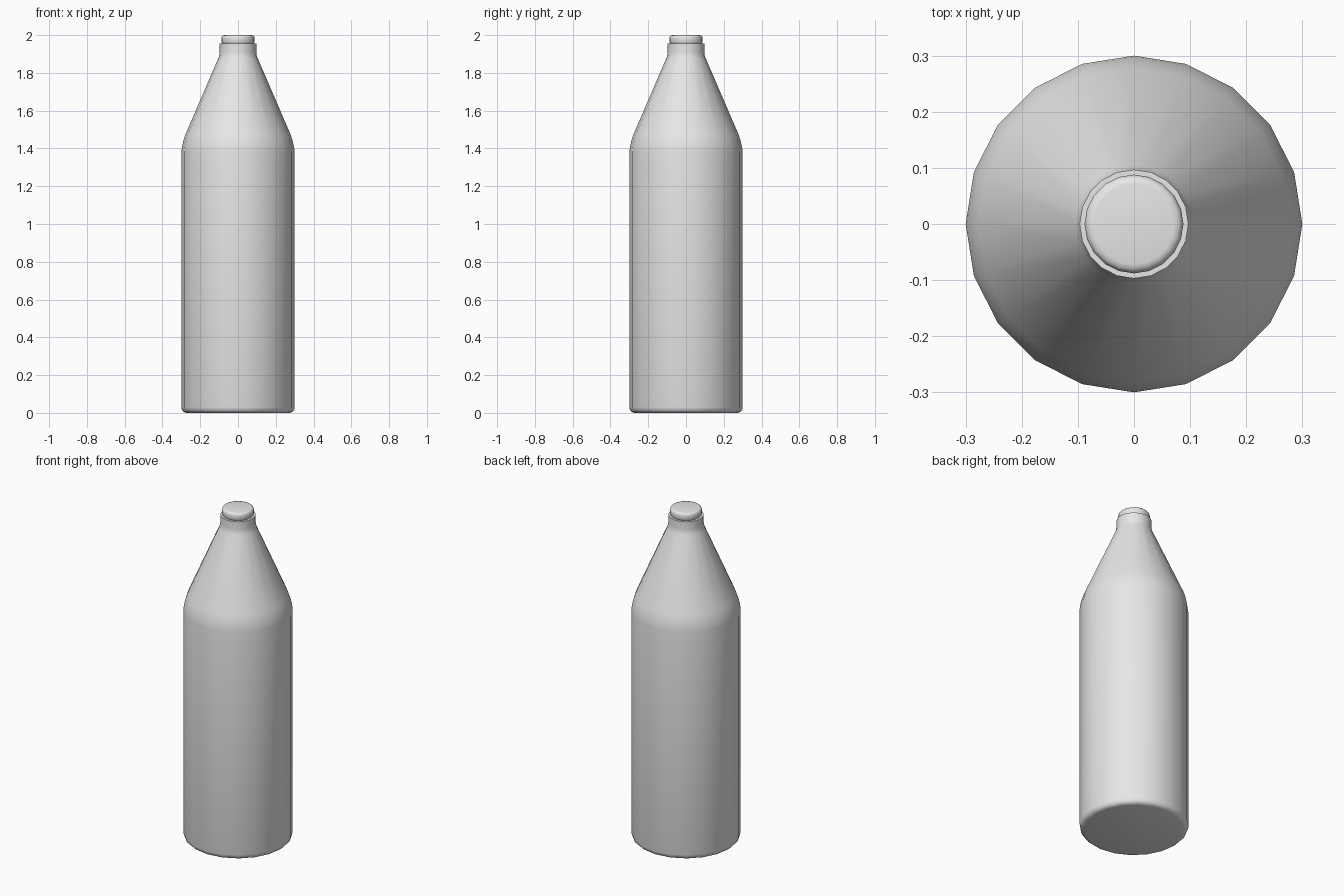
import bpy
import math

SIDES = 20

cube = bpy.data.objects.get("Cube")
if cube:
    bpy.data.objects.remove(cube, do_unlink=True)

grey = bpy.data.materials.new("light_grey")
grey.use_nodes = True
grey.diffuse_color = (0.8, 0.8, 0.8, 1)
grey.node_tree.nodes["Principled BSDF"].inputs["Base Color"].default_value = (0.8, 0.8, 0.8, 1)


def lathe(name, profile):
    """Revolve (radius, height) points around z and close both ends."""
    verts, faces = [], []
    for r, z in profile:
        for i in range(SIDES):
            a = math.tau * i / SIDES
            verts.append((r * math.cos(a), r * math.sin(a), z))
    for k in range(len(profile) - 1):
        for i in range(SIDES):
            j = (i + 1) % SIDES
            low, high = k * SIDES, (k + 1) * SIDES
            faces.append((low + i, low + j, high + j, high + i))
    faces.append(tuple(reversed(range(SIDES))))
    faces.append(tuple(range(len(verts) - SIDES, len(verts))))
    mesh = bpy.data.meshes.new(name)
    mesh.from_pydata(verts, [], faces)
    mesh.materials.append(grey)
    obj = bpy.data.objects.new(name, mesh)
    bpy.context.collection.objects.link(obj)
    bpy.ops.object.select_all(action="DESELECT")
    obj.select_set(True)
    bpy.context.view_layer.objects.active = obj
    bpy.ops.object.shade_smooth_by_angle(angle=math.radians(40))
    return obj


# Bottle: rounded base, straight body, soft shoulder, cone and neck
lathe("bottle_body", [
    (0.272, 0), (0.286, 0.004), (0.296, 0.014), (0.3, 0.03),
    (0.3, 1.38), (0.297, 1.405), (0.29, 1.44), (0.278, 1.475),
    (0.105, 1.876), (0.099, 1.892), (0.097, 1.91), (0.097, 1.955),
])

# Cap: short disc with rounded rims
lathe("bottle_cap", [
    (0.08, 1.95), (0.085, 1.958), (0.088, 1.967), (0.088, 1.984),
    (0.086, 1.992), (0.081, 1.998), (0.072, 2.0),
])
